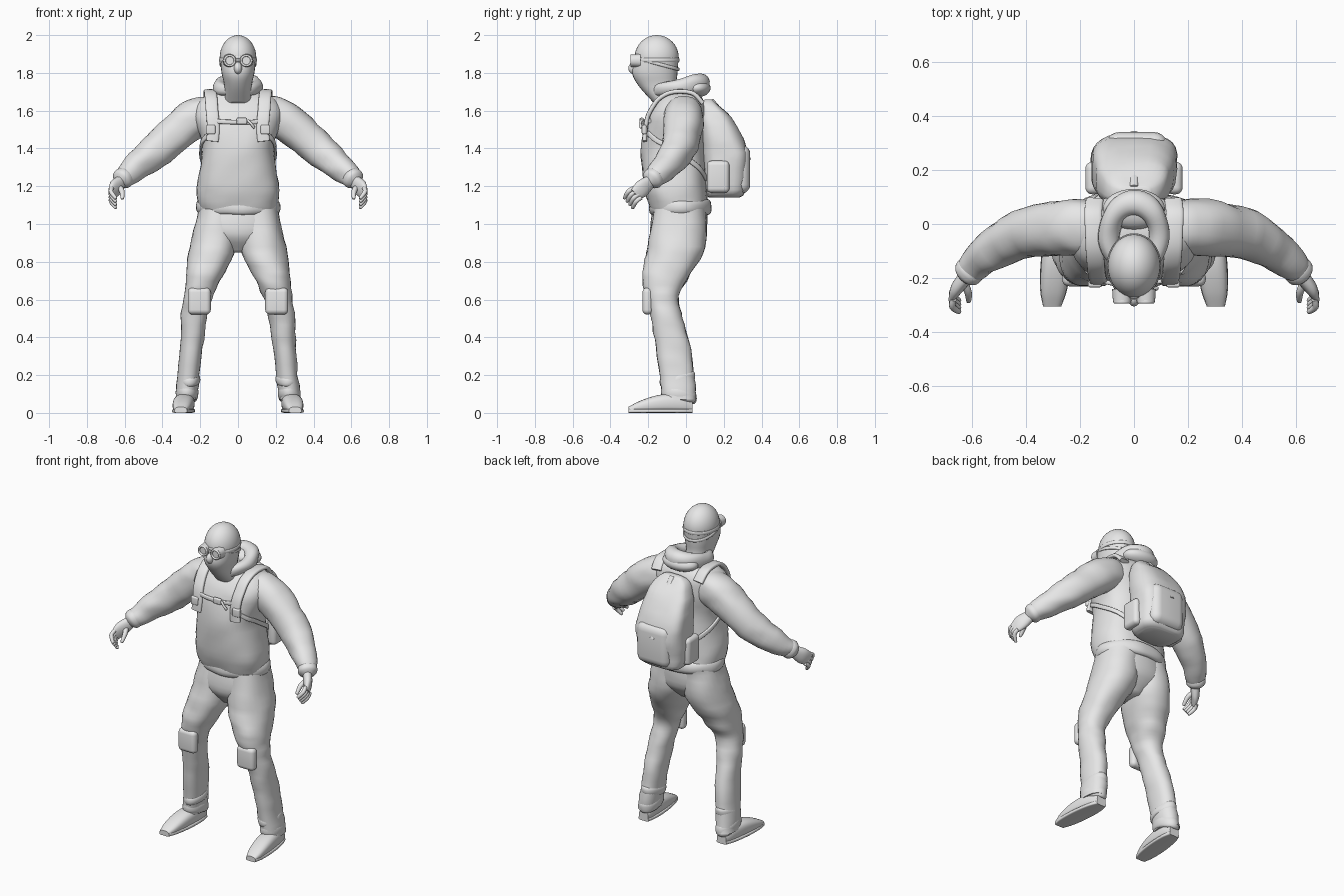
import bpy, bmesh, math
from math import sin, cos, pi
from mathutils import Vector, noise
from mathutils.bvhtree import BVHTree

cube = bpy.data.objects.get("Cube")
if cube:
    bpy.data.objects.remove(cube, do_unlink=True)

colour = (0.8, 0.8, 0.8, 1)
grey = bpy.data.materials.new("plain_grey")
grey.use_nodes = True
grey.diffuse_color = colour
grey.node_tree.nodes["Principled BSDF"].inputs["Base Color"].default_value = colour

ACROSS, DEPTH, UP = Vector((1, 0, 0)), Vector((0, 1, 0)), Vector((0, 0, 1))


def finish(name, bm, position=None):
    """Turn a bmesh into a smooth shaded object."""
    if position:
        bmesh.ops.translate(bm, vec=position, verts=bm.verts)
    bmesh.ops.recalc_face_normals(bm, faces=bm.faces)
    mesh = bpy.data.meshes.new(name)
    bm.to_mesh(mesh)
    bm.free()
    mesh.materials.append(grey)
    mesh.shade_smooth()
    mesh.set_sharp_from_angle(angle=math.radians(50))
    part = bpy.data.objects.new(name, mesh)
    bpy.context.collection.objects.link(part)
    return part


def smooth_path(keys, closed, steps):
    """Smooth curve through tuples of any length."""
    count, path = len(keys), []

    def pick(index):
        return keys[index % count] if closed else keys[max(0, min(count - 1, index))]

    for i in range(count if closed else count - 1):
        for step in range(steps):
            t = step / steps
            ease_out, ease_in = t * (1 - t) ** 2 / 2, t * t * (1 - t) / 2
            blend = t * t * (3 - 2 * t)
            path.append([start + (end - start) * blend + (end - before) * ease_out - (after - start) * ease_in
                         for before, start, end, after in zip(pick(i - 1), pick(i), pick(i + 1), pick(i + 2))])
    return path if closed else path + [list(keys[-1])]


def tube(name, keys, side=ACROSS, axis=None, power=2.2, segments=28, steps=5, closed=False, fold=0, mirror=1):
    """Loft of superellipses; a key holds x, y, z, half size along side and other half size."""
    rings = smooth_path([(key[0] * mirror, *key[1:]) for key in keys], closed, steps)
    count = len(rings)
    bm = bmesh.new()
    loops = []
    for i, (x, y, z, wide, deep) in enumerate(rings):
        before = (i - 1) % count if closed else max(i - 1, 0)
        after = (i + 1) % count if closed else min(i + 1, count - 1)
        along = axis or (Vector(rings[after][:3]) - Vector(rings[before][:3])).normalized()
        u = (side - along * side.dot(along)).normalized()
        w = along.cross(u)
        loop = []
        for j in range(segments):
            c, s = cos(math.tau * j / segments), sin(math.tau * j / segments)
            arm = (u * math.copysign(abs(c) ** (2 / power), c) * wide
                   + w * math.copysign(abs(s) ** (2 / power), s) * deep)
            spot = Vector((x, y, z)) + arm
            crease = noise.noise(Vector((spot.x, spot.y, spot.z * 2)) * 9)
            loop.append(bm.verts.new(spot + arm.normalized() * fold * crease))
        loops.append(loop)
    for i in range(count if closed else count - 1):
        low, high = loops[i], loops[(i + 1) % count]
        for j in range(segments):
            k = (j + 1) % segments
            bm.faces.new((low[j], low[k], high[k], high[j]))
    if not closed:
        bm.faces.new(loops[0])
        bm.faces.new(loops[-1])
    return finish(name, bm)


def stack(name, keys, **options):
    """Upright loft; a key holds z, x, y, half width and half depth."""
    return tube(name, [(x, y, z, wide, deep) for z, x, y, wide, deep in keys], axis=UP, **options)


def limb(name, keys, **options):
    """Round limb with a blunt tip; a key holds a point and a radius."""
    rings = [(*point, radius, radius) for *point, radius in keys]
    last, radius = Vector(rings[-1][:3]), keys[-1][-1]
    tip = last + (last - Vector(rings[-2][:3])).normalized() * radius * 0.6
    return tube(name, rings + [(*tip, radius / 5, radius / 5)], **options)


def band(name, centre, across, deep, tall, thick, tilt=0, swell=0, **options):
    """Closed horizontal hoop, optionally tilted and thicker towards the back."""
    keys = []
    for i in range(16):
        turn = math.tau * i / 16
        y = -deep * cos(turn)
        grow = 1 + swell * (1 - cos(turn)) / 2
        keys.append((centre[0] + across * sin(turn), centre[1] + y, centre[2] + tilt * y, tall * grow, thick * grow))
    return tube(name, keys, side=UP, closed=True, segments=14, steps=3, **options)


def ball(name, position, size):
    bm = bmesh.new()
    bmesh.ops.create_uvsphere(bm, u_segments=32, v_segments=20, radius=1)
    bmesh.ops.scale(bm, vec=size, verts=bm.verts)
    return finish(name, bm, position)


def box(name, position, size, rounding):
    bm = bmesh.new()
    bmesh.ops.create_cube(bm, size=1)
    bmesh.ops.scale(bm, vec=size, verts=bm.verts)
    bmesh.ops.bevel(bm, geom=bm.edges[:], offset=rounding, segments=5, profile=0.5, affect='EDGES')
    return finish(name, bm, position)


# Head, cap edge and goggle strap
ball("cranium", (0, -.155, 1.88), (.097, .117, .12))
stack("face_and_neck", [(1.64, 0, -.1, .07, .07), (1.73, 0, -.15, .072, .1),
                        (1.8, 0, -.165, .087, .12), (1.88, 0, -.155, .096, .116)])
ball("nose", (0, -.275, 1.825), (.022, .03, .032))
band("cap_edge", (0, -.155, 1.85), .094, .116, tall=.009, thick=.005, tilt=-.27)
band("goggle_strap", (0, -.155, 1.868), .096, .116, tall=.011, thick=.005)
box("goggle_bridge", (0, -.275, 1.868), (.03, .014, .014), .004)

# Jacket body, hem and hood
torso = stack("jacket_body", [(1.06, 0, -.03, .2, .15), (1.18, 0, -.055, .218, .165), (1.4, 0, -.07, .19, .168),
                              (1.57, 0, -.05, .235, .155), (1.66, 0, -.03, .2, .12), (1.72, 0, -.03, .07, .06)],
              power=2.5, segments=40, fold=.007)
band("jacket_hem", (0, -.03, 1.09), .2, .145, tall=.04, thick=.022, fold=.008)
band("hood_collar", (0, -.045, 1.725), .095, .125, tall=.03, thick=.026, tilt=.15, swell=.8, fold=.01)
ball("hood_pouch", (0, .055, 1.72), (.115, .075, .05))

# Backpack, its pocket and lid strap
stack("backpack", [(1.14, 0, .2, .11, .08), (1.18, 0, .21, .15, .105), (1.38, 0, .21, .16, .118),
                   (1.54, 0, .165, .14, .09), (1.63, 0, .125, .1, .05), (1.66, 0, .12, .06, .02)],
      power=3.2, fold=.01)
box("backpack_pocket", (.01, .27, 1.29), (.23, .14, .26), .05)
tube("lid_strap", [(0, .14, 1.66, .014, .005), (0, .27, 1.5, .014, .005), (0, .34, 1.34, .014, .005)], segments=12)

surface = BVHTree.FromPolygons([v.co.copy() for v in torso.data.vertices],
                               [tuple(p.vertices) for p in torso.data.polygons])


def strap(name, points, wide, thick, side, mirror=1):
    """Webbing laid on the jacket surface."""
    keys = []
    for point in points:
        spot, normal, *_ = surface.find_nearest(point)
        keys.append((*(spot + normal * thick), wide, thick))
    tube(name, keys, side=side, power=3.5, segments=16, mirror=mirror)


def spread(start, end, count=9):
    return [start + (end - start) * i / (count - 1) for i in range(count)]


def around(start, end, top, bottom):
    """Points round the chest between two angles, dropping from top to bottom."""
    return [Vector((sin(turn) / 5, -.05 - cos(turn) / 5, z))
            for turn, z in zip(spread(start * pi, end * pi), spread(top, bottom))]


# Chest strap
strap("chest_strap", around(-.27, .27, 1.545, 1.545), .012, .008, UP)
box("chest_buckle", (.02, -.235, 1.545), (.055, .02, .035), .006)
limb("chest_strap_tail", [(.05, -.236, 1.55, .007), (.07, -.243, 1.53, .007), (.085, -.238, 1.51, .007)])

for mirror, word in ((1, "left_"), (-1, "right_")):
    # Goggle cup and rim
    eye = .044 * mirror
    tube(word + "goggle_cup", [(eye, -.24, 1.865, .037, .036), (eye, -.286, 1.865, .034, .032)], axis=DEPTH)
    rim = [(eye + cos(turn) * .027, -.287, 1.865 + sin(turn) * .027, .008, .006)
           for turn in spread(0, math.tau, 13)[:-1]]
    tube(word + "goggle_rim", rim, side=DEPTH, closed=True, segments=12, steps=2)

    # Pack straps and side pocket
    over = [Vector((.147, -.05 + cos(turn) / 5, 1.5 + sin(turn) / 5)) for turn in spread(pi * 1.1, pi / 4)]
    strap(word + "shoulder_strap", over, .033, .012, ACROSS, mirror)
    strap(word + "side_strap", around(.25, .85, 1.48, 1.24), .013, .007, UP, mirror)
    box(word + "strap_buckle", (.145 * mirror, -.222, 1.5), (.05, .025, .05), .008)
    box(word + "pack_side_pocket", (.15 * mirror, .17, 1.25), (.06, .12, .17), .025)

    # Sleeve and cuff
    limb(word + "sleeve", [(.12, -.02, 1.58, .09), (.19, -.012, 1.572, .104), (.27, -.015, 1.53, .103),
                           (.42, -.04, 1.4, .091), (.54, -.11, 1.3, .071), (.61, -.175, 1.24, .049)],
         side=UP, fold=.008, mirror=mirror)
    limb(word + "cuff", [(.595, -.16, 1.255, .05), (.605, -.17, 1.245, .056), (.62, -.185, 1.23, .05)],
         side=UP, mirror=mirror)

    # Palm, curled fingers and thumb
    tube(word + "palm", [(.61, -.18, 1.235, .03, .026), (.65, -.23, 1.19, .046, .025),
                         (.672, -.27, 1.155, .035, .012)], side=UP, mirror=mirror)
    for number, offset in enumerate(spread(-.033, .033, 4), start=1):
        knuckle = Vector((.668, -.258, 1.165)) + Vector((0, -.64, .77)) * offset
        middle = knuckle + Vector((.004, -.027, -.02))
        end = knuckle + Vector((-.02, -.046, -.053))
        limb(f"{word}finger_{number}", [(*knuckle, .011), (*middle, .012), (*end, .009)],
             side=DEPTH, segments=14, mirror=mirror)
    limb(word + "thumb", [(.635, -.21, 1.2, .016), (.615, -.25, 1.175, .014), (.612, -.285, 1.137, .009)],
         segments=14, mirror=mirror)

    # Trouser leg with a baggy knee, knee pad and gathered ankle
    stack(word + "trouser_leg", [(1.08, .1, -.03, .11, .135), (.88, .13, -.05, .124, .153),
                                 (.72, .18, -.108, .098, .125), (.62, .208, -.125, .077, .088),
                                 (.5, .232, -.1, .069, .083), (.3, .25, -.06, .06, .091),
                                 (.07, .275, -.035, .058, .088)], fold=.009, mirror=mirror)
    box(word + "knee_pad", (.205 * mirror, -.203, .592), (.122, .055, .142), .025)
    band(word + "trouser_cuff", (.27 * mirror, -.038, .1), .045, .076, tall=.034, thick=.017, tilt=-.2, fold=.008)
    band(word + "ankle_fold", (.26 * mirror, -.045, .18), .046, .078, tall=.026, thick=.016, tilt=.2, fold=.008)

    # Shoe and sole, rounded at heel and toe
    shoe, sole = [], []
    for t in spread(0, 1):
        edge = sin(pi * (.05 + .9 * t)) ** .3
        x, y, wide, tall = .273 + .03 * t, .035 - .34 * t, .055 * edge, .055 * edge * (1 - t * t / 2)
        shoe.append((x, y, tall, wide, tall))
        sole.append((x, y, .011, wide + .002, .011))
    tube(word + "shoe", shoe, axis=DEPTH, power=2.6, mirror=mirror)
    tube(word + "sole", sole, axis=DEPTH, power=5, mirror=mirror)

# Trouser seat joining the legs
stack("trouser_seat", [(1.1, 0, -.03, .205, .14), (.95, 0, -.042, .21, .147), (.85, 0, -.05, .06, .07)], fold=.005)
